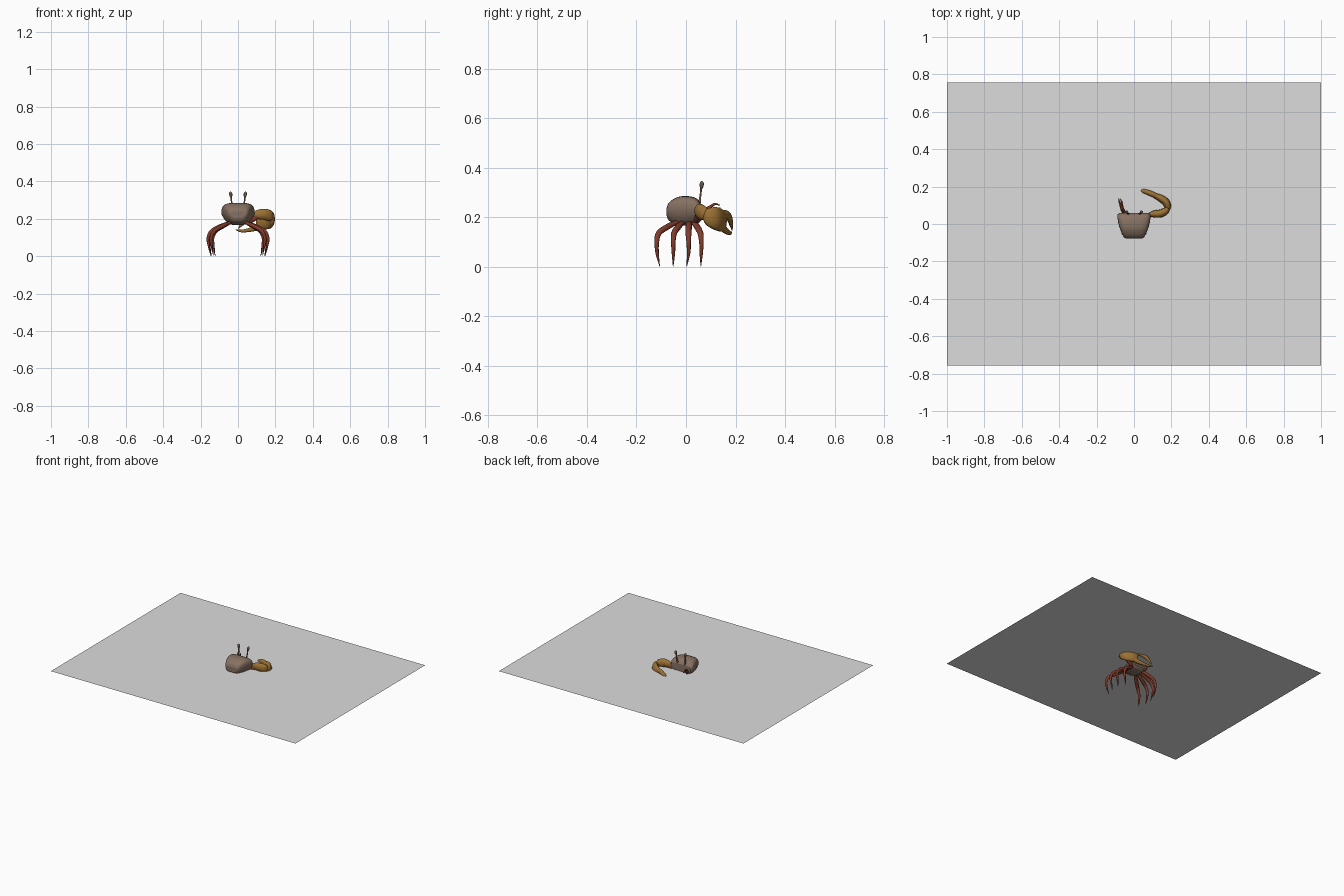
import bpy, bmesh, math
from mathutils import Vector

if "Cube" in bpy.data.objects:
    bpy.data.objects.remove(bpy.data.objects["Cube"])


def material(name, rgb):
    m = bpy.data.materials.new(name)
    m.diffuse_color = (*rgb, 1)
    m.use_nodes = True
    m.node_tree.nodes["Principled BSDF"].inputs["Base Color"].default_value = m.diffuse_color
    return m


GREY = material("ground grey", (0.72, 0.72, 0.72))
BROWN = material("shell brown", (0.24, 0.165, 0.12))
GOLD = material("claw gold", (0.33, 0.165, 0.035))
RED = material("leg red", (0.22, 0.045, 0.025))
DARK = material("eye brown", (0.15, 0.11, 0.09))


def loft(name, rings, mat):
    """Skin a list of equal-length point rings and cap both ends."""
    bm = bmesh.new()
    vs = [[bm.verts.new(p) for p in r] for r in rings]
    n = len(rings[0])
    for a, b in zip(vs, vs[1:]):
        for i in range(n):
            j = (i + 1) % n
            bm.faces.new((a[i], a[j], b[j], b[i]))
    bm.faces.new(vs[0][::-1])
    bm.faces.new(vs[-1])
    bmesh.ops.recalc_face_normals(bm, faces=bm.faces)
    for f in bm.faces:
        f.smooth = len(f.verts) == 4
    me = bpy.data.meshes.new(name)
    bm.to_mesh(me)
    bm.free()
    me.materials.append(mat)
    ob = bpy.data.objects.new(name, me)
    bpy.context.collection.objects.link(ob)
    return ob


def spline(pts, steps=6):
    """Catmull-Rom through tuples of any length."""
    p = [Vector(q) for q in pts]
    p = [p[0] * 2 - p[1]] + p + [p[-1] * 2 - p[-2]]
    out = []
    for i in range(1, len(p) - 2):
        a, b, c, d = p[i - 1:i + 3]
        for s in range(steps):
            t = s / steps
            out.append(0.5 * (2 * b + (c - a) * t + (2 * a - 5 * b + 4 * c - d) * t * t
                              + (3 * b - a - 3 * c + d) * t ** 3))
    return out + [p[-2]]


def limb(name, pts, mat, ref=(0, 0, 1), n=14):
    """Tapered tube; each point is x, y, z, side radius, radius along ref."""
    path = spline(pts)
    pos = [Vector(q[:3]) for q in path]
    rings = []
    for i, q in enumerate(path):
        t = (pos[min(i + 1, len(pos) - 1)] - pos[max(i - 1, 0)]).normalized()
        side = t.cross(Vector(ref)).normalized()
        up = side.cross(t)
        rs, ru = max(q[3], 0.0006), max(q[4], 0.0006)
        rings.append([pos[i] + side * rs * math.cos(k * math.tau / n)
                      + up * ru * math.sin(k * math.tau / n) for k in range(n)])
    return loft(name, rings, mat)


# Flat sheet passing through the middle of the body
bm = bmesh.new()
bm.faces.new([bm.verts.new((x, y, 0.2)) for x, y in
              ((-1, -0.757), (1, -0.757), (1, 0.757), (-1, 0.757))])
me = bpy.data.meshes.new("ground_sheet")
bm.to_mesh(me)
bm.free()
me.materials.append(GREY)
bpy.context.collection.objects.link(bpy.data.objects.new("ground_sheet", me))

# Carapace: boxy sections along y (y, half width, bottom, top), narrower below
rings = []
for y, w, zb, zt in spline([(-.078, .045, .205, .238), (-.07, .056, .187, .257),
                            (-.05, .068, .175, .273), (-.02, .08, .167, .284),
                            (.02, .09, .167, .283), (.045, .092, .172, .273),
                            (.06, .083, .185, .252)], 4):
    ring = []
    for k in range(32):
        a = k * math.tau / 32
        c, s = math.cos(a), math.sin(a)
        u = math.copysign(abs(c) ** 0.5, c)
        v = math.copysign(abs(s) ** 0.5, s)
        taper = 0.96 if v > 0 else 0.96 + 0.32 * v
        ring.append((w * u * taper, y, (zb + zt) / 2 + v * (zt - zb) / 2))
    rings.append(ring)
loft("carapace", rings, BROWN)

# Eyes on stalks, and four walking legs on each side
for side, s in (("left", -1), ("right", 1)):
    limb(f"{side}_eye_stalk", [(s * .03, .054, .255, .006, .006), (s * .034, .058, .285, .004, .004),
                               (s * .037, .062, .318, .004, .004)], BROWN, (0, 1, 0), 10)
    limb(f"{side}_eye", [(s * .036, .061, .31, .003, .003), (s * .038, .063, .325, .008, .008),
                         (s * .04, .064, .339, .008, .008), (s * .04, .065, .346, .001, .001)],
         DARK, (0, 1, 0), 10)
    for i, (y0, yk, yt, f) in enumerate(((.03, .058, .06, .84), (.012, .01, .003, .98),
                                         (-.012, -.048, -.052, 1), (-.035, -.11, -.106, .9))):
        limb(f"{side}_leg_{i + 1}",
             [(s * .04, y0, .18, .008, .010),
              (s * .09 * f, (y0 + yk) / 2, .162, .011, .013),
              (s * .14 * f, yk, .135, .010, .012),
              (s * .16 * f, yk * 1.07, .098, .008, .009),
              (s * .156 * f, yk * 1.06, .055, .006, .007),
              (s * .145 * f, yt, 0, .001, .001)], RED, (0, 1, 0), 12)

# Large claw: arm, palm and two fingers curving in front of the body
limb("large_claw_shoulder", [(.04, .035, .18, .01, .01), (.07, .045, .19, .012, .013),
                             (.1, .052, .212, .014, .016)], RED)
limb("large_claw_arm", [(.078, .048, .215, .008, .012), (.105, .053, .222, .018, .025),
                        (.14, .056, .224, .021, .03), (.17, .07, .215, .018, .03),
                        (.178, .085, .208, .01, .018)], GOLD)
limb("large_claw_palm", [(.172, .07, .212, .01, .015), (.18, .09, .205, .017, .036),
                         (.17, .117, .196, .021, .046), (.14, .139, .187, .02, .046),
                         (.11, .152, .183, .014, .04), (.1, .157, .182, .008, .03)], GOLD)
limb("large_claw_upper_finger", [(.125, .147, .207, .014, .02), (.09, .163, .21, .014, .017),
                                 (.055, .175, .197, .012, .014), (.02, .183, .17, .008, .009),
                                 (.002, .186, .145, .001, .001)], GOLD)
limb("large_claw_lower_finger", [(.125, .145, .163, .014, .02), (.09, .157, .148, .012, .014),
                                 (.05, .17, .138, .01, .01), (.015, .179, .135, .006, .007),
                                 (-.012, .184, .141, .001, .001)], GOLD)

# Small claw on the other side
limb("small_claw_arm", [(-.04, .045, .18, .008, .009), (-.055, .065, .205, .009, .01),
                        (-.063, .082, .228, .009, .01), (-.068, .1, .24, .009, .01)], RED, (1, 0, 0))
for name, dx, dz in (("upper", -.006, .012), ("lower", .006, -.008)):
    limb(f"small_claw_{name}_finger", [(-.066, .092, .236, .006, .007),
                                       (-.071 + dx, .115, .24 + dz, .005, .005),
                                       (-.078 + dx / 2, .138, .242 + dz / 2, .001, .001)],
         RED, (1, 0, 0), 10)
